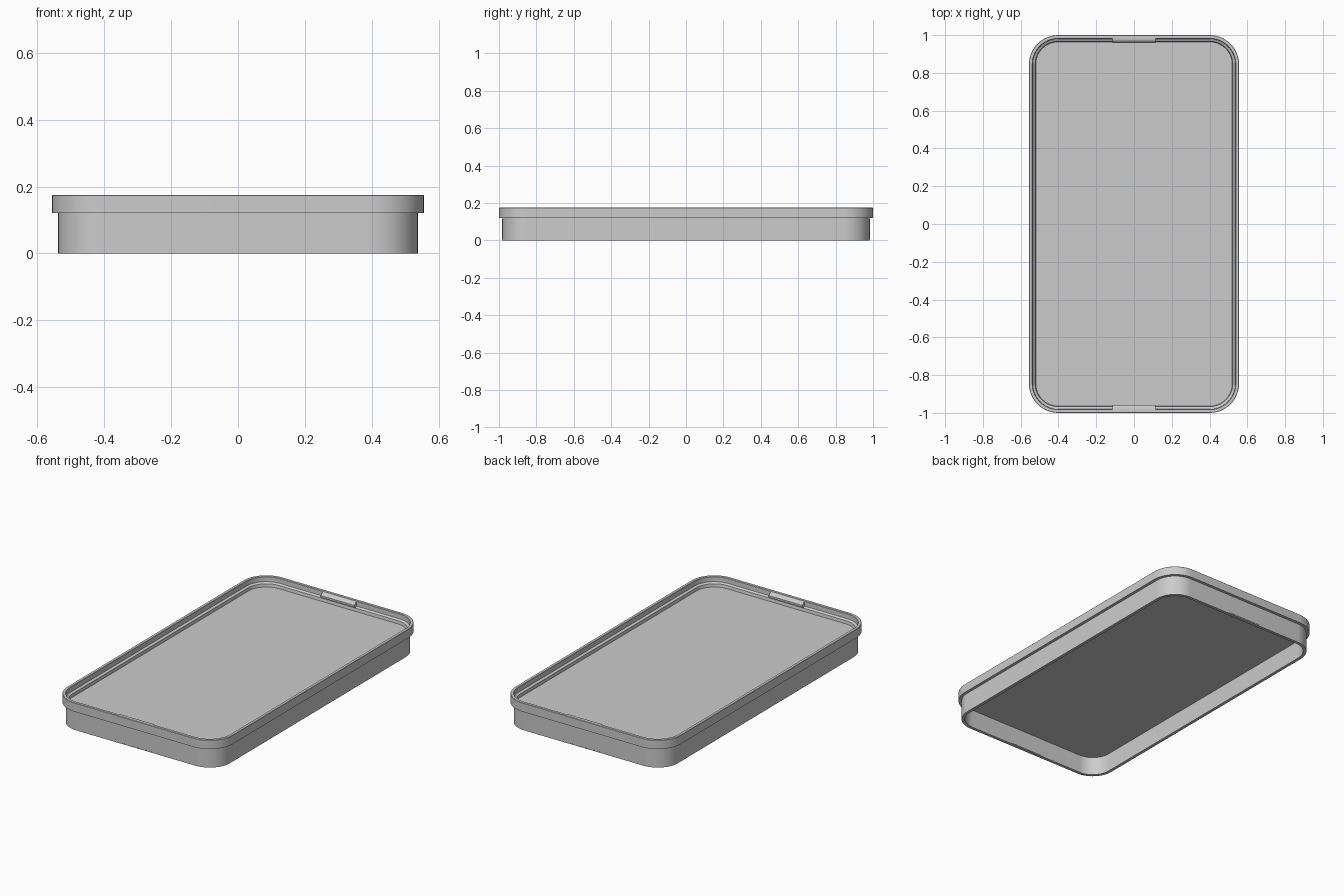
import bpy, bmesh, math

if "Cube" in bpy.data.objects:
    bpy.data.objects.remove(bpy.data.objects["Cube"])

HX, HY, R = 0.556, 1.0, 0.155   # outer half sizes and corner radius
SEG = 14


def outline(d):
    """Rounded rectangle inset by d from the outer rim."""
    r = R - d
    pts = []
    for k, (sx, sy) in enumerate([(1, 1), (-1, 1), (-1, -1), (1, -1)]):
        for i in range(SEG + 1):
            a = math.pi / 2 * (k + i / SEG)
            pts.append((sx * (HX - R) + r * math.cos(a),
                        sy * (HY - R) + r * math.sin(a)))
    return pts


def finish(bm, name):
    bmesh.ops.recalc_face_normals(bm, faces=bm.faces)
    me = bpy.data.meshes.new(name)
    bm.to_mesh(me)
    bm.free()
    ob = bpy.data.objects.new(name, me)
    bpy.context.collection.objects.link(ob)
    bpy.ops.object.select_all(action='DESELECT')
    ob.select_set(True)
    bpy.context.view_layer.objects.active = ob
    bpy.ops.object.shade_smooth_by_angle(angle=math.radians(30))
    return ob


def loft(name, profile):
    """Skin stacked outlines (inset, height) and cap both ends."""
    bm = bmesh.new()
    rings = [[bm.verts.new((x, y, z)) for x, y in outline(d)] for d, z in profile]
    for a, b in zip(rings, rings[1:]):
        n = len(a)
        for i in range(n):
            j = (i + 1) % n
            bm.faces.new((a[i], a[j], b[j], b[i]))
    bm.faces.new(rings[0])
    bm.faces.new(rings[-1])
    return finish(bm, name)


def end_tab(name, side, profile, half_width=0.113):
    """Extrude a (y, z) section across the middle of one short end."""
    bm = bmesh.new()
    f = bm.faces.new([bm.verts.new((-half_width, side * y, z)) for y, z in profile])
    ext = bmesh.ops.extrude_face_region(bm, geom=[f])
    verts = [g for g in ext['geom'] if isinstance(g, bmesh.types.BMVert)]
    bmesh.ops.translate(bm, verts=verts, vec=(2 * half_width, 0, 0))
    # the extruded cap keeps its base face, giving a closed prism
    return finish(bm, name)


# Tray: underside panel, skirt, stepped rim, ledge, top panel
loft("tray_shell", [
    (0.038, 0.112), (0.037, 0.0), (0.018, 0.0), (0.018, 0.121),
    (0.0, 0.121), (0.0, 0.173), (0.002, 0.175), (0.017, 0.175),
    (0.019, 0.173), (0.020, 0.145), (0.033, 0.138), (0.036, 0.120)])

# Thumb tabs on both short ends: skirt plate and small inner lip
for label, side in (("front", -1), ("back", 1)):
    end_tab(label + "_skirt_tab", side,
            [(0.961, 0.116), (0.961, 0.003), (0.979, 0.003),
             (0.983, 0.006), (0.983, 0.116)])
    end_tab(label + "_rim_lip", side,
            [(0.985, 0.174), (0.972, 0.172), (0.957, 0.158),
             (0.957, 0.146), (0.970, 0.138), (0.985, 0.138)])
